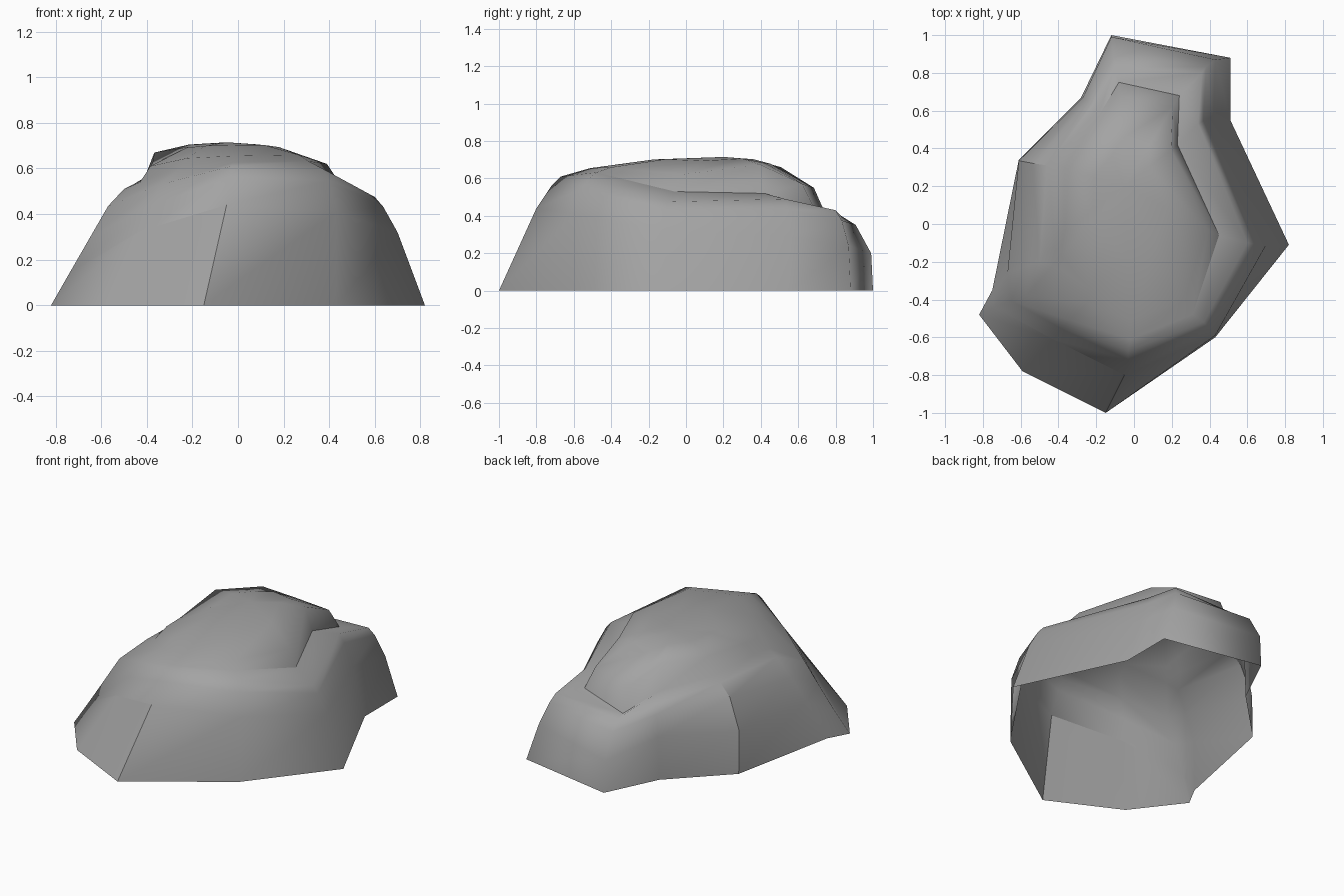
import bpy, bmesh
from mathutils import Vector as V

if "Cube" in bpy.data.objects:
    bpy.data.objects.remove(bpy.data.objects["Cube"])

# Eleven-sided contours, counter-clockwise from the front point
base = [V((x, y, 0)) for x, y in (
    (-.15, -1), (.43, -.6), (.82, -.11), (.51, .55), (.51, .88), (-.12, 1),
    (-.28, .67), (-.61, .34), (-.75, -.35), (-.82, -.48), (-.59, -.78))]
wall = [V(p) for p in (
    (-.05, -.8, .44), (.43, -.59, .41), (.70, -.11, .32), (.42, .56, .29),
    (.43, .87, .24), (-.12, .99, .2), (-.27, .67, .27), (-.61, .335, .27),
    (-.67, -.26, .25), (-.74, -.44, .14), (-.43, -.61, .325))]
ledge = [V(p) for p in (
    (-.03, -.67, .61), (.37, -.52, .60), (.60, -.10, .475), (.34, .53, .49),
    (.36, .80, .43), (-.1, .83, .40), (-.22, .63, .45), (-.46, .31, .53),
    (-.50, -.2, .51), (-.57, -.38, .435), (-.34, -.51, .53))]
cap_foot = [V(p) for p in (
    (-.02, -.61, .627), (.31, -.48, .632), (.45, -.06, .53), (.23, .42, .52),
    (.24, .68, .45), (-.08, .75, .40), (-.2, .55, .50), (-.41, .31, .56),
    (-.42, -.08, .55), (-.43, -.22, .54), (-.25, -.42, .605))]
cap_rim_z = (.655, .66, .62, .675, .57, .55, .66, .67, .62, .61, .645)
peak = V((-.05, .2, .715))

# Rounded shoulder: bulge outward between wall and ledge, flatter at front left
shoulder = []
for i, (b, w, l) in enumerate(zip(base, wall, ledge)):
    bulge = .04 if i > 7 else .2
    shoulder.append((w + l) / 2 + (w - b).normalized() * (l - w).length * bulge)

# Stepped cap drawn in toward the peak
cap_rim, crown = [], []
for f, z in zip(cap_foot, cap_rim_z):
    r = f.lerp(peak, .12)
    r.z = z
    c = r.lerp(peak, .48)
    c.z = peak.z - (peak.z - z) * .22
    cap_rim.append(r)
    crown.append(c)

# Loft the contours into an open-bottomed shell
bm = bmesh.new()
rings = [[bm.verts.new(p) for p in ring] for ring in
         (base, wall, shoulder, ledge, cap_foot, cap_rim, crown)]
n = len(base)
for lo, hi in zip(rings, rings[1:]):
    for i in range(n):
        j = (i + 1) % n
        bm.faces.new((lo[i], lo[j], hi[j], hi[i]))
top = bm.verts.new(peak)
for i in range(n):
    bm.faces.new((rings[-1][i], rings[-1][(i + 1) % n], top))
for f in bm.faces:
    f.smooth = True


# Smooth all over except a few hard creases
def crease(points):
    for a, b in zip(points, points[1:]):
        bm.edges.get((a, b)).smooth = False


crease([rings[k][0] for k in (0, 1)])           # front corner
crease([rings[1][i] for i in (9, 10, 0)])       # front-left facet top
crease([rings[k][7] for k in (0, 1, 2, 3)])     # back-left corner
crease([rings[4][i] for i in range(1, 7)])      # foot of the cap

mesh = bpy.data.meshes.new("rock")
bm.to_mesh(mesh)
bm.free()
rock = bpy.data.objects.new("rock", mesh)
bpy.context.collection.objects.link(rock)

# Dark stone colour
stone = bpy.data.materials.new("stone")
stone.diffuse_color = (.37, .37, .37, 1)
stone.use_nodes = True
stone.node_tree.nodes["Principled BSDF"].inputs["Base Color"].default_value = stone.diffuse_color
mesh.materials.append(stone)
